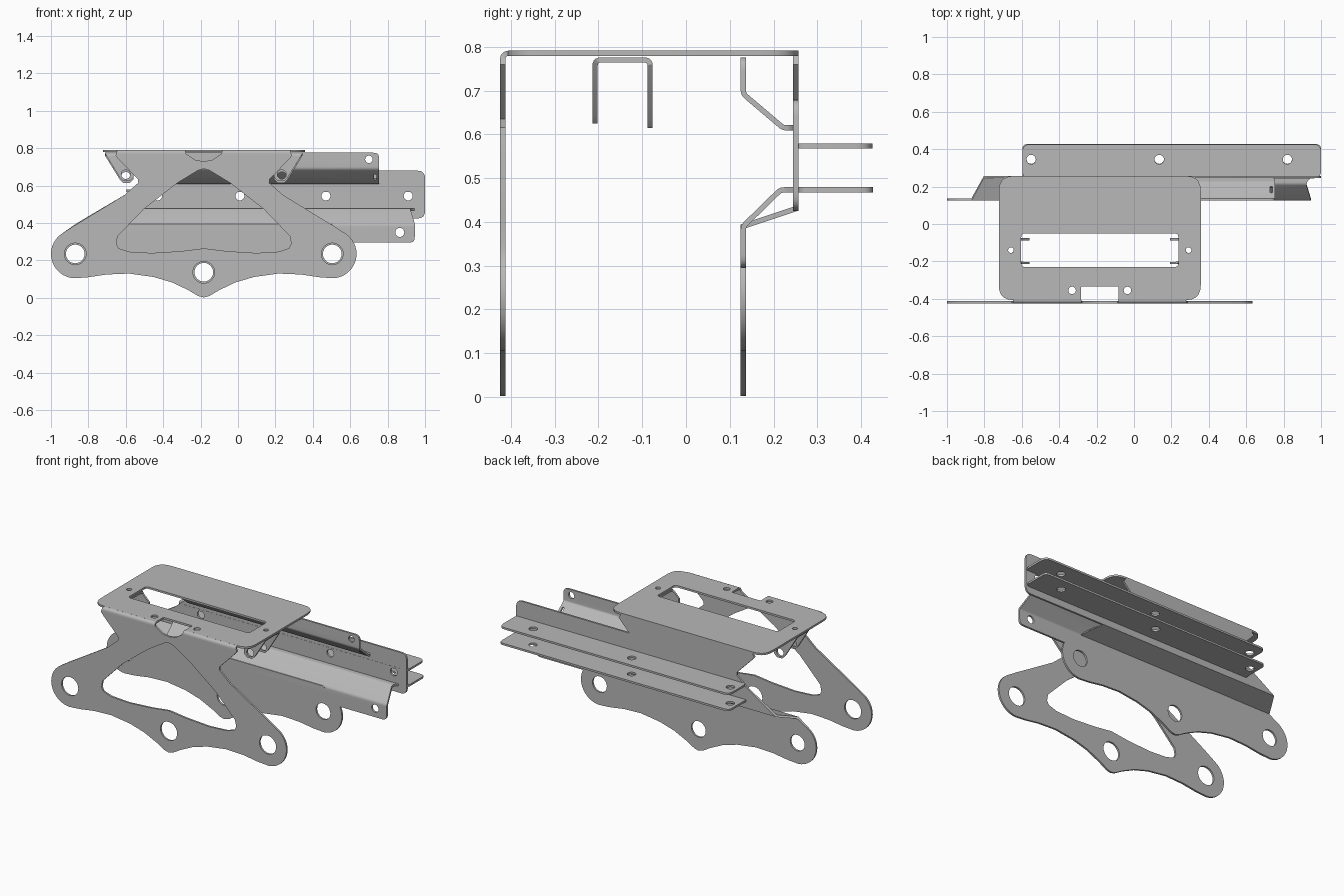
import bpy, bmesh, math
from mathutils import Vector

if "Cube" in bpy.data.objects:
    bpy.data.objects.remove(bpy.data.objects["Cube"])

MID = -0.183      # centre line of the main bracket
THICK = 0.012

steel = bpy.data.materials.new("plain_grey_steel")
steel.use_nodes = True
GREY = (0.48, 0.48, 0.48, 1)
steel.diffuse_color = GREY
steel.node_tree.nodes["Principled BSDF"].inputs["Base Color"].default_value = GREY


def circle(x, y, r, a0=0, a1=345, n=24):
    angles = [math.radians(a0 + (a1 - a0) * i / (n - 1)) for i in range(n)]
    return [(x + r * math.cos(a), y + r * math.sin(a)) for a in angles]


def fillet(points, r, closed=True, steps=5):
    """Round every corner of a polygon or path."""
    out, n = [], len(points)
    for i, p in enumerate(points):
        p = Vector(p)
        if not closed and i in (0, n - 1):
            out.append(tuple(p))
            continue
        u = Vector(points[i - 1]) - p
        v = Vector(points[(i + 1) % n]) - p
        turn = math.pi - u.angle(v)
        d = min(r * math.tan(turn / 2), u.length * 0.45, v.length * 0.45)
        a, b = p + u.normalized() * d, p + v.normalized() * d
        for k in range(steps + 1):
            t = k / steps
            out.append(tuple(a * (1 - t) ** 2 + p * 2 * t * (1 - t) + b * t * t))
    return out


def rect(x0, x1, y0, y1):
    return [(x0, y0), (x1, y0), (x1, y1), (x0, y1)]


def centred(points, side=1):
    return [(MID + side * u, s) for u, s in points]


def sheet(name, loops, path, bend=0.0):
    """Cut a flat blank (x, s), then fold it along a path of (y, z) points."""
    cu = bpy.data.curves.new(name, "CURVE")
    cu.dimensions = "2D"
    cu.fill_mode = "BOTH"
    cu.extrude = THICK / 2
    for loop in loops:
        sp = cu.splines.new("POLY")
        sp.points.add(len(loop) - 1)
        for pt, (x, s) in zip(sp.points, loop):
            pt.co = (x, s, 0, 1)
        sp.use_cyclic_u = True
    flat = bpy.data.objects.new(name + "_blank", cu)
    bpy.context.collection.objects.link(flat)
    bpy.context.view_layer.update()
    me = bpy.data.meshes.new_from_object(
        flat.evaluated_get(bpy.context.evaluated_depsgraph_get()))
    bpy.data.objects.remove(flat)

    pts = [Vector(p) for p in (fillet(path, bend, False) if bend else path)]
    segs = [b - a for a, b in zip(pts, pts[1:])]
    dirs = [d.normalized() for d in segs]
    norms = [Vector((-d.y, d.x)) for d in dirs]
    at = [0.0]
    for d in segs:
        at.append(at[-1] + d.length)

    bm = bmesh.new()
    bm.from_mesh(me)
    bmesh.ops.remove_doubles(bm, verts=bm.verts, dist=1e-5)
    for s in at[1:-1]:
        bmesh.ops.bisect_plane(bm, geom=bm.verts[:] + bm.edges[:] + bm.faces[:],
                               dist=1e-5, plane_co=(0, s, 0), plane_no=(0, 1, 0))
    for v in bm.verts:
        x, s, w = v.co
        i = max([k for k in range(len(segs)) if at[k] <= s + 1e-4] or [0])
        n = norms[i]
        if i and abs(s - at[i]) < 2e-4:
            n = (norms[i] + norms[i - 1]) / (1 + norms[i].dot(norms[i - 1]))
        q = pts[i] + dirs[i] * (s - at[i]) + n * w
        v.co = (x, q.x, q.y)
    bmesh.ops.recalc_face_normals(bm, faces=bm.faces)
    bm.to_mesh(me)
    bm.free()
    me.name = name
    me.materials.clear()
    me.materials.append(steel)
    ob = bpy.data.objects.new(name, me)
    bpy.context.collection.objects.link(ob)
    bpy.ops.object.select_all(action="DESELECT")
    ob.select_set(True)
    bpy.context.view_layer.objects.active = ob
    bpy.ops.object.shade_smooth_by_angle(angle=math.radians(30))
    return ob


def mirrored(half):
    return half + [(-u, s) for u, s in reversed(half) if u > 0]


# Shared outline of the two hanger plates: scalloped foot, round lobes, neck
lower = [(0, 0.002), (0.03, 0.01), (0.08, 0.04), (0.17, 0.083), (0.27, 0.112),
         (0.4, 0.13), (0.52, 0.125), (0.62, 0.11)]
lower += circle(0.687, 0.235, 0.13, -88, 57, 16)
lower += [(0.686, 0.39), (0.62, 0.43), (0.424, 0.55), (0.35, 0.615),
          (0.352, 0.635), (0.45, 0.735), (0.472, 0.76)]
pivots = [(0, 0.137), (0.687, 0.235), (-0.687, 0.235)]

# Front plate with its window and the lens notch at the top
notch = [(0.46, 0.795), (0.1, 0.795), (0.095, 0.77), (0.045, 0.737), (0, 0.73)]
window = mirrored([(0, 0.265), (0.12, 0.25), (0.28, 0.24), (0.4, 0.247),
                   (0.455, 0.265), (0.468, 0.29), (0.46, 0.33), (0.32, 0.475),
                   (0.14, 0.615), (0.03, 0.682), (0, 0.69)])
sheet("front_plate",
      [centred(mirrored(lower + notch)), centred(window)]
      + [centred(circle(u, z, 0.058)) for u, z in pivots],
      [(-0.419, 0), (-0.419, 0.785), (-0.38, 0.785)], 0.014)


# Back plate: same outline, stepped rearward above the pivots
def unfold(z):
    stretch = math.hypot(0.12, 0.04) / 0.04
    return z + (stretch - 1) * min(max(z - 0.39, 0), 0.04)


back = [(u, unfold(z)) for u, z in mirrored(lower + [(0.455, 0.782), (0, 0.782)])]
back_holes = [circle(x, unfold(0.545), 0.024) for x in (-0.43, 0.01)]
sheet("back_plate",
      [centred(back)] + back_holes
      + [centred(circle(u, z, 0.05)) for u, z in pivots],
      [(0.131, 0), (0.131, 0.39), (0.251, 0.43), (0.251, 0.8)])

# Top plate with its long slot, front cut-out and small holes
Y0 = -0.407
top = [(-0.54, 0), (-0.1, 0), (-0.1, 0.072), (0.1, 0.072), (0.1, 0), (0.54, 0),
       (0.54, 0.664), (-0.54, 0.664)]
rounded = fillet(top, 0.08)
square = fillet(top[1:5], 0.004, False)
outline = rounded[:6] + square + rounded[30:]
top_holes = [(-0.148, -0.355), (0.148, -0.355), (0.475, -0.14), (-0.475, -0.14)]
sheet("top_plate",
      [centred(outline),
       centred(fillet(rect(-0.42, 0.42, -0.23 - Y0, -0.05 - Y0), 0.02))]
      + [centred(circle(u, y - Y0, 0.02 if y < -0.3 else 0.015)) for u, y in top_holes],
      [(Y0, 0.785), (0.3, 0.785)])

# Folded ear brackets under each end of the slot
ear = [(0.375, 0.02), (0.375, 0.1), (0.42, 0.145), (0.42, 0.271), (0.375, 0.316),
       (0.375, 0.396), (0.395, 0.416), (0.43, 0.416), (0.45, 0.396), (0.527, 0.271),
       (0.527, 0.145), (0.45, 0.02), (0.43, 0), (0.395, 0)]
for label, side in (("left", 1), ("right", -1)):
    sheet(label + "_ear_bracket",
          [centred(ear, side)]
          + [centred(circle(0.417, s, 0.024), side) for s in (0.035, 0.381)]
          + [centred(circle(0.475, 0.208, 0.015), side)],
          [(-0.208, 0.625), (-0.208, 0.77), (-0.082, 0.77), (-0.082, 0.625)], 0.014)

# Vertical middle rail
sheet("middle_rail",
      [fillet(rect(-0.5, 1.0, 0, 0.255), 0.04)]
      + [circle(x, 0.12, 0.024) for x in (-0.43, 0.01, 0.47, 0.91)],
      [(0.251, 0.425), (0.251, 0.7)])

# Upper flange
flange_x = (-0.55, 0.135, 0.82)
sheet("upper_flange",
      [fillet(rect(-0.597, 1.0, 0, 0.182), 0.04)]
      + [circle(x, 0.101, 0.025) for x in flange_x],
      [(0.244, 0.573), (0.5, 0.573)])

# Lower rail: skirt, slanted web and flange in one folded strip
skirt = [(-0.597, 0), (0.945, 0), (0.945, 0.1), (0.92, 0.215), (0.95, 0.25),
         (1.0, 0.255), (1.0, 0.424), (-0.597, 0.424)]
sheet("lower_rail",
      [fillet(skirt, 0.03), circle(0.865, 0.055, 0.024)]
      + [circle(x, 0.343, 0.025) for x in flange_x],
      [(0.131, 0.295), (0.131, 0.39), (0.216, 0.473), (0.426, 0.473)], 0.02)

# Upper rail: lip, slanted web and seam
sheet("upper_rail",
      [fillet(rect(-0.5, 0.755, 0, 0.23), 0.03), circle(0.70, 0.035, 0.02),
       fillet(rect(0.727, 0.74, 0.125, 0.17), 0.006)],
      [(0.131, 0.776), (0.131, 0.692), (0.222, 0.615), (0.253, 0.615)], 0.02)
